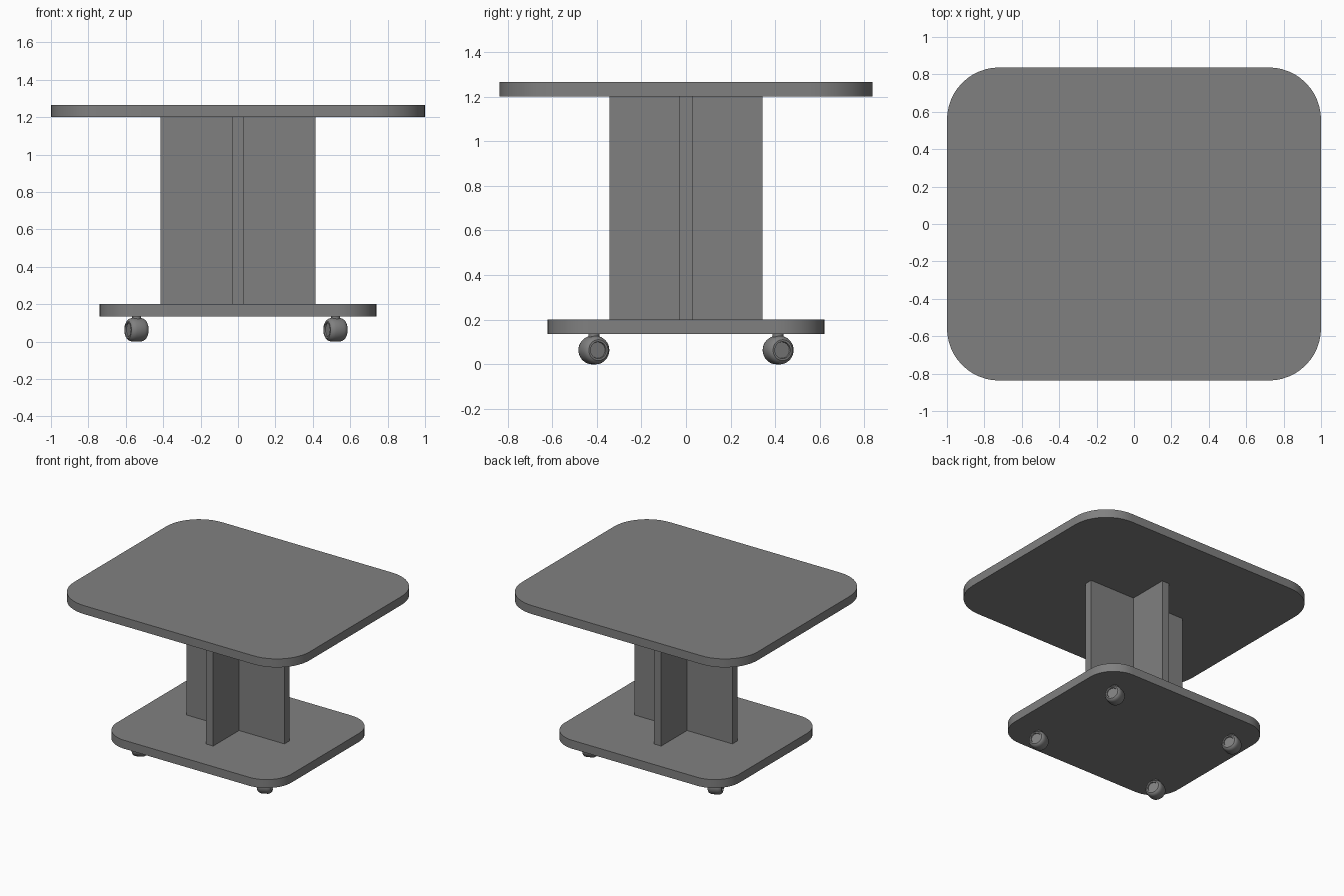
import bpy, bmesh, math
from mathutils import Matrix, Vector

if "Cube" in bpy.data.objects:
    bpy.data.objects.remove(bpy.data.objects["Cube"], do_unlink=True)

GREY = (0.216, 0.216, 0.216, 1)
grey = bpy.data.materials.new("plain grey")
grey.use_nodes = True
grey.diffuse_color = GREY
grey.node_tree.nodes["Principled BSDF"].inputs["Base Color"].default_value = GREY


def finish(name, bm, smooth=True):
    bmesh.ops.recalc_face_normals(bm, faces=bm.faces)
    mesh = bpy.data.meshes.new(name)
    bm.to_mesh(mesh)
    bm.free()
    mesh.materials.append(grey)
    obj = bpy.data.objects.new(name, mesh)
    bpy.context.collection.objects.link(obj)
    if smooth:
        bpy.ops.object.select_all(action='DESELECT')
        obj.select_set(True)
        bpy.context.view_layer.objects.active = obj
        bpy.ops.object.shade_smooth_by_angle(angle=math.radians(30))
    return obj


def prism(name, outline, z0, z1):
    """Extrude a flat outline from z0 up to z1."""
    bm = bmesh.new()
    face = bm.faces.new([bm.verts.new((x, y, z0)) for x, y in outline])
    made = bmesh.ops.extrude_face_region(bm, geom=[face])["geom"]
    top = [v for v in made if isinstance(v, bmesh.types.BMVert)]
    bmesh.ops.translate(bm, verts=top, vec=(0, 0, z1 - z0))
    return finish(name, bm)


def rounded_rect(hx, hy, r, steps=12):
    points = []
    for quarter, (sx, sy) in enumerate(((1, 1), (-1, 1), (-1, -1), (1, -1))):
        for i in range(steps + 1):
            a = math.pi / 2 * (quarter + i / steps)
            points.append((sx * (hx - r) + r * math.cos(a),
                           sy * (hy - r) + r * math.sin(a)))
    return points


# Rounded top and base boards
prism("table_top", rounded_rect(1.0, 0.837, 0.28), 1.2, 1.265)
prism("base_board", rounded_rect(0.74, 0.62, 0.21), 0.135, 0.2)

# Cross-shaped pedestal
L, W, t = 0.415, 0.343, 0.03
cross = [(L, -t), (L, t), (t, t), (t, W), (-t, W), (-t, t),
         (-L, t), (-L, -t), (-t, -t), (-t, -W), (t, -W), (t, -t)]
prism("pedestal", cross, 0.2, 1.2)

# Barrel-shaped castor wheel, as (radius, position along axle), with dished ends
half = [(0, 0.042), (0.036, 0.042), (0.038, 0.05), (0.047, 0.05),
        (0.054, 0.045), (0.060, 0.036), (0.0635, 0.024)]
profile = half + [(r, -h) for r, h in reversed(half)]
AXLE_TURN = math.radians(24)


def castor(name, x, y):
    bm = bmesh.new()
    verts = [bm.verts.new((r, 0, h)) for r, h in profile]
    edges = [bm.edges.new(pair) for pair in zip(verts, verts[1:])]
    bmesh.ops.spin(bm, geom=verts + edges, cent=(0, 0, 0), axis=(0, 0, 1),
                   angle=math.tau, steps=32)
    bmesh.ops.remove_doubles(bm, verts=bm.verts, dist=0.0001)
    turn = Matrix.Rotation(AXLE_TURN, 4, 'Z') @ Matrix.Rotation(math.pi / 2, 4, 'Y')
    bmesh.ops.transform(bm, matrix=Matrix.Translation((x, y, 0.0635)) @ turn,
                        verts=bm.verts)
    finish(name + "_wheel", bm)
    # Short stem up to the base board
    bm = bmesh.new()
    bmesh.ops.create_cone(bm, cap_ends=True, segments=24, radius1=0.025,
                          radius2=0.025, depth=0.04,
                          matrix=Matrix.Translation((x, y, 0.116)))
    finish(name + "_stem", bm)


for side, x in (("right", -0.543), ("left", 0.521)):
    for end, y in (("front", -0.413), ("back", 0.413)):
        castor(f"{end}_{side}_castor", x, y)
